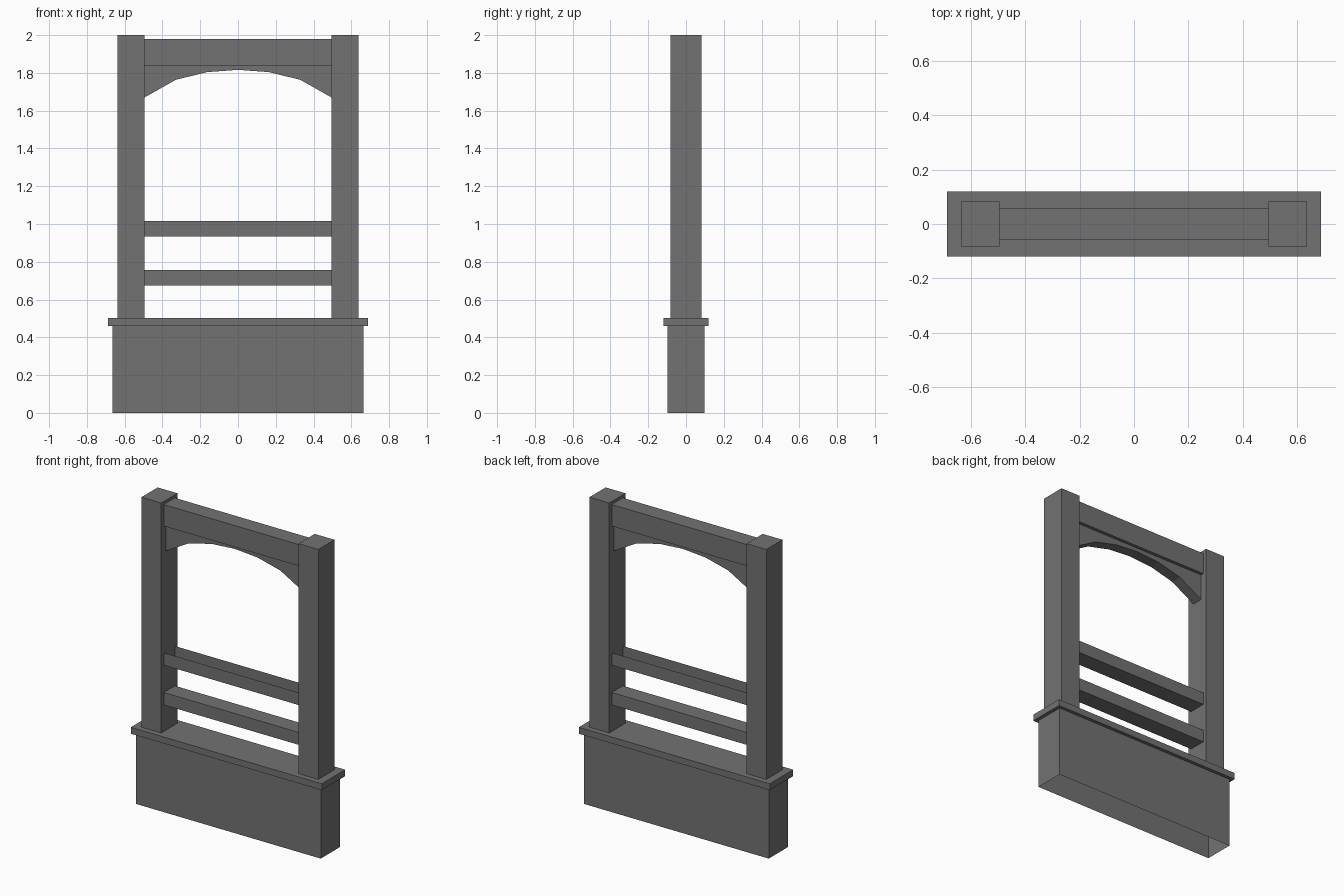
import bpy, bmesh

if "Cube" in bpy.data.objects:
    bpy.data.objects.remove(bpy.data.objects["Cube"])

# Dark grey used on every part
dark = bpy.data.materials.new("dark_grey")
dark.diffuse_color = (0.17, 0.17, 0.17, 1)
dark.use_nodes = True
dark.node_tree.nodes["Principled BSDF"].inputs["Base Color"].default_value = dark.diffuse_color


def make_object(name, bm):
    bmesh.ops.recalc_face_normals(bm, faces=bm.faces[:])
    mesh = bpy.data.meshes.new(name)
    bm.to_mesh(mesh)
    bm.free()
    mesh.materials.append(dark)
    obj = bpy.data.objects.new(name, mesh)
    bpy.context.collection.objects.link(obj)
    return obj


def box(name, x0, x1, half_y, z0, z1, open_side=0):
    """Box from its extents; open_side -1 / 1 leaves out the bottom / top."""
    bm = bmesh.new()
    bmesh.ops.create_cube(bm, size=1)
    for v in bm.verts:
        v.co = (x1 if v.co.x > 0 else x0,
                half_y if v.co.y > 0 else -half_y,
                z1 if v.co.z > 0 else z0)
    bm.normal_update()
    if open_side:
        gone = [f for f in bm.faces if f.normal.z * open_side > 0.5]
        bmesh.ops.delete(bm, geom=gone, context='FACES')
    return make_object(name, bm)


# Hollow plinth, open underneath, with an overhanging ledge
box("base", -0.665, 0.665, 0.098, 0, 0.46, open_side=-1)
box("ledge", -0.688, 0.688, 0.12, 0.46, 0.502)

# Two upright posts
for side, x0, x1 in (("left", -0.637, -0.495), ("right", 0.495, 0.637)):
    box(side + "_post", x0, x1, 0.083, 0.502, 2.0)

# Cross members between the posts; the upper rail has no top face
for name, z0, z1, open_side in (("lower_rail", 0.675, 0.756, 0),
                                ("upper_rail", 0.934, 1.015, 1),
                                ("top_beam", 1.84, 1.98, 0)):
    box(name, -0.495, 0.495, 0.057, z0, z1, open_side)

# Thin faceted arch under the top beam: mirrored half profile, extruded
half = [(0.495, 1.67), (0.33, 1.763), (0.165, 1.804)]
curve = [(-x, z) for x, z in half] + [(0, 1.816)] + half[::-1]
profile = curve + [(0.495, 1.84), (-0.495, 1.84)]
bm = bmesh.new()
face = bm.faces.new([bm.verts.new((x, -0.036, z)) for x, z in profile])
ext = bmesh.ops.extrude_face_region(bm, geom=[face], use_keep_orig=True)
verts = [g for g in ext["geom"] if isinstance(g, bmesh.types.BMVert)]
bmesh.ops.translate(bm, verts=verts, vec=(0, 0.072, 0))
make_object("arch", bm)
